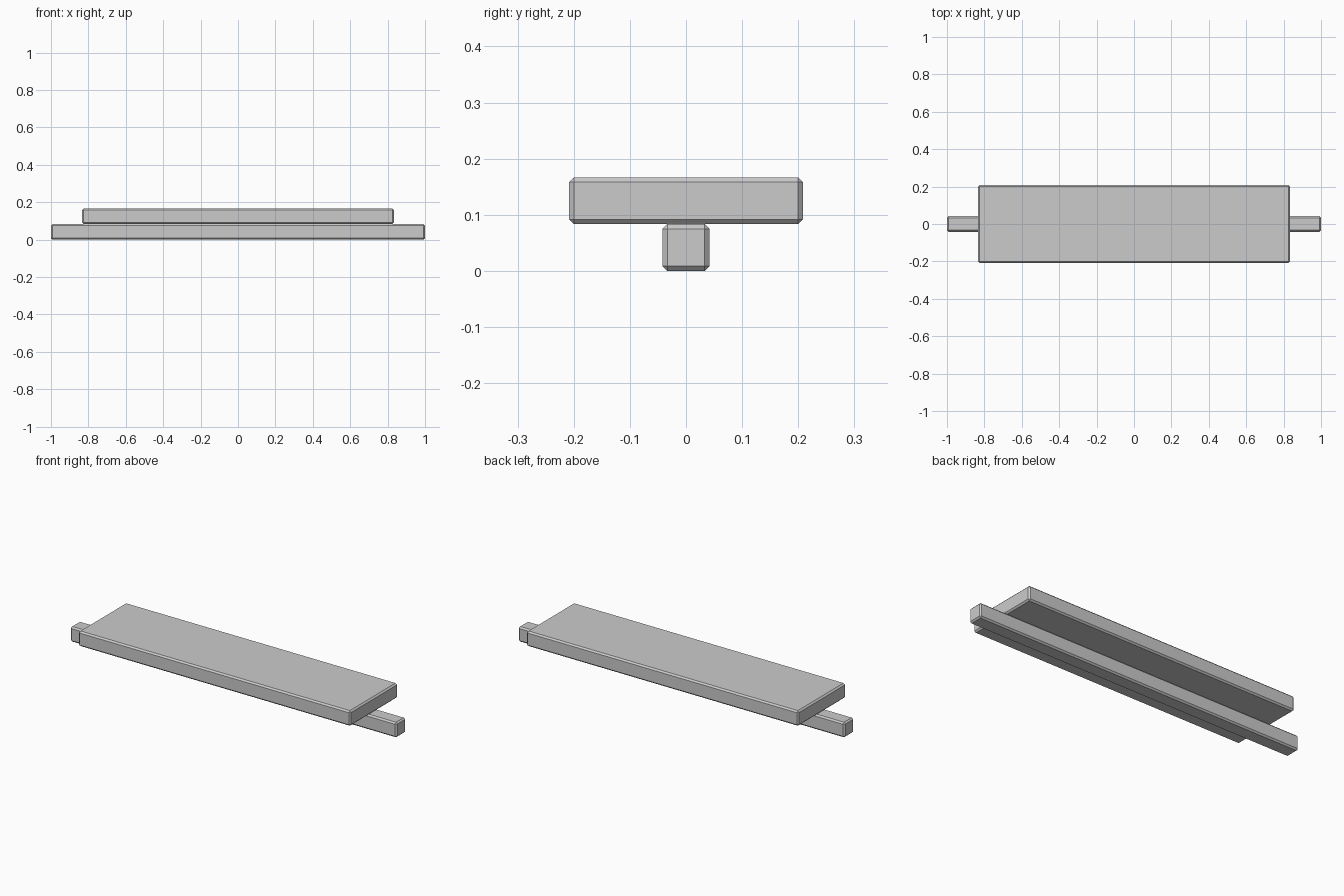
import bpy

cube = bpy.data.objects.get("Cube")
if cube:
    bpy.data.objects.remove(cube, do_unlink=True)

UNIT = 1 / 12  # thickness of both boards

# Single plain grey
grey = bpy.data.materials.new("light grey")
grey.use_nodes = True
colour = (0.6, 0.6, 0.6, 1)
grey.diffuse_color = colour
grey.node_tree.nodes["Principled BSDF"].inputs["Base Color"].default_value = colour


def chamfered_board(name, length, width, bottom):
    """Flat-shaded board with a one-segment chamfer on every edge."""
    bpy.ops.mesh.primitive_cube_add(size=1, location=(0, 0, bottom + UNIT / 2))
    board = bpy.context.object
    board.name = name
    board.scale = (length, width, UNIT)
    bpy.ops.object.transform_apply(location=False, rotation=False, scale=True)
    chamfer = board.modifiers.new("chamfer", 'BEVEL')
    chamfer.width = UNIT / 10
    chamfer.segments = 1
    board.data.materials.append(grey)
    return board


# Narrow rail underneath, wide plank resting on it
chamfered_board("support_rail", 24 * UNIT, UNIT, 0)
chamfered_board("top_plank", 20 * UNIT, 5 * UNIT, UNIT)
